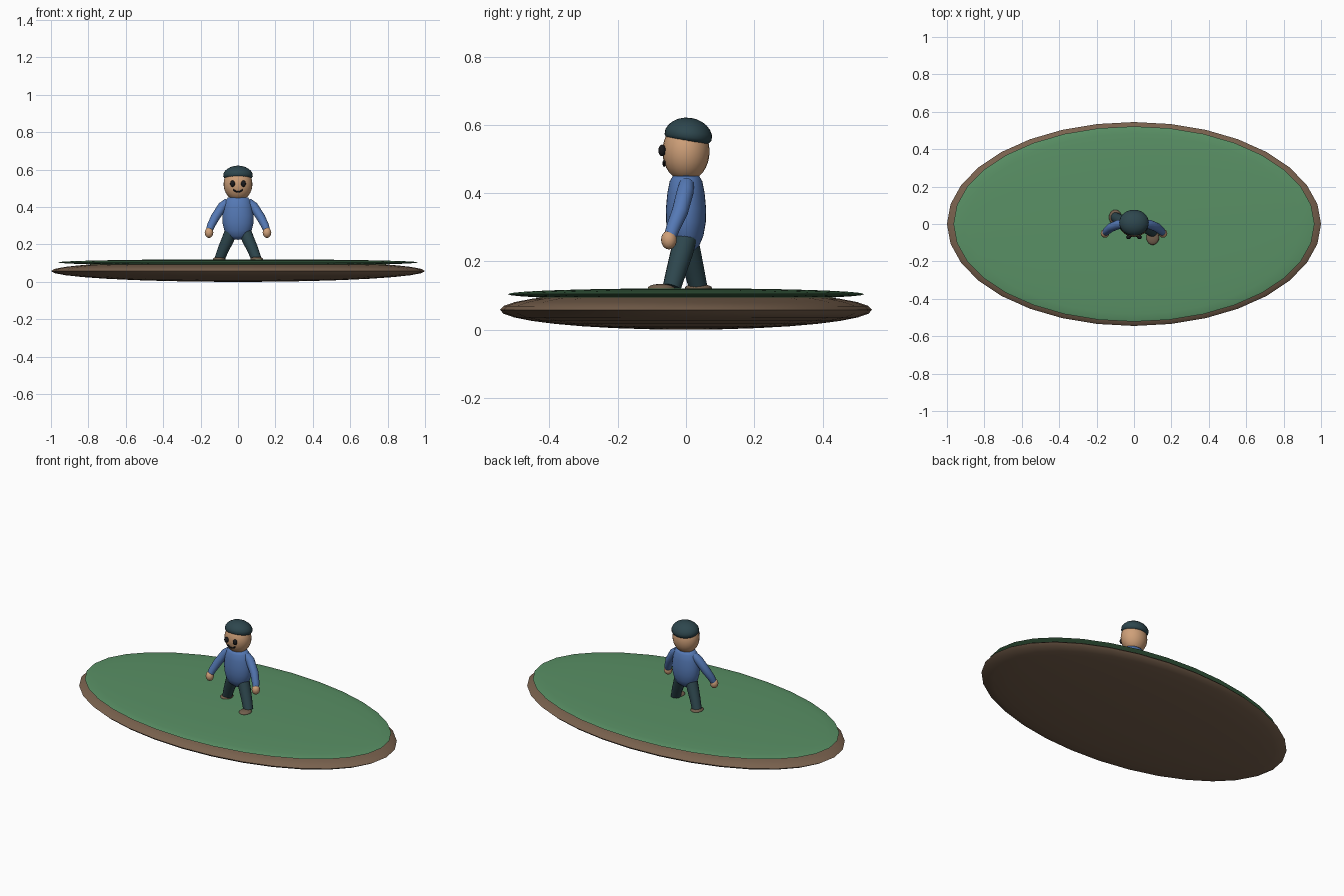
import bpy, bmesh, math
from mathutils import Vector, Matrix

if "Cube" in bpy.data.objects:
    bpy.data.objects.remove(bpy.data.objects["Cube"])


def material(name, color):
    m = bpy.data.materials.new(name)
    m.diffuse_color = (*color, 1)
    m.use_nodes = True
    m.node_tree.nodes["Principled BSDF"].inputs["Base Color"].default_value = m.diffuse_color
    return m


GRASS = material("grass green", (0.10, 0.28, 0.13))
EARTH = material("earth brown", (0.19, 0.12, 0.075))
BLUE = material("shirt blue", (0.09, 0.19, 0.46))
SKIN = material("skin tan", (0.62, 0.35, 0.19))
DARK = material("dark teal", (0.027, 0.062, 0.075))
SHOE = material("shoe brown", (0.17, 0.115, 0.075))
BLACK = material("black", (0.01, 0.01, 0.012))


def finish(name, bm, mat, angle=40):
    bmesh.ops.recalc_face_normals(bm, faces=bm.faces)
    me = bpy.data.meshes.new(name)
    bm.to_mesh(me)
    bm.free()
    ob = bpy.data.objects.new(name, me)
    bpy.context.collection.objects.link(ob)
    me.materials.append(mat)
    bpy.ops.object.select_all(action='DESELECT')
    ob.select_set(True)
    bpy.context.view_layer.objects.active = ob
    bpy.ops.object.shade_smooth_by_angle(angle=math.radians(angle))
    return ob


def ellipsoid(name, center, radii, mat, seg=24, rings=16):
    bm = bmesh.new()
    bmesh.ops.create_uvsphere(bm, u_segments=seg, v_segments=rings, radius=1)
    bmesh.ops.transform(bm, matrix=Matrix.Translation(center) @ Matrix.Diagonal((*radii, 1)), verts=bm.verts)
    return finish(name, bm, mat, 80)


def lathe(name, profile, depth, mat, center=(0, 0, 0), tilt=0, seg=32):
    """Spin (radius, z) points round z, squash in y, then tilt about x."""
    bm = bmesh.new()
    vs = [bm.verts.new((r, 0, z)) for r, z in profile]
    edges = [bm.edges.new(p) for p in zip(vs, vs[1:])]
    bmesh.ops.spin(bm, geom=vs + edges, axis=(0, 0, 1), cent=(0, 0, 0),
                   angle=math.tau, steps=seg, use_duplicate=False)
    bmesh.ops.remove_doubles(bm, verts=bm.verts, dist=1e-5)
    mtx = Matrix.Translation(center) @ Matrix.Rotation(tilt, 4, 'X') @ Matrix.Diagonal((1, depth, 1, 1))
    bmesh.ops.transform(bm, matrix=mtx, verts=bm.verts)
    return finish(name, bm, mat, 60)


def tube(name, points, radii, mat, sides=16):
    """Tapered limb through the points with capped ends."""
    bm = bmesh.new()
    pts = [Vector(p) for p in points]
    rings = []
    for i, p in enumerate(pts):
        d = (pts[min(i + 1, len(pts) - 1)] - pts[max(i - 1, 0)]).normalized()
        u = d.cross(Vector((0, 1, 0))).normalized()
        v = d.cross(u)
        rings.append([bm.verts.new(p + radii[i] * (math.cos(a) * u + math.sin(a) * v))
                      for a in (math.tau * k / sides for k in range(sides))])
    for a, b in zip(rings, rings[1:]):
        for k in range(sides):
            n = (k + 1) % sides
            bm.faces.new((a[k], a[n], b[n], b[k]))
    bm.faces.new(rings[0])
    bm.faces.new(rings[-1])
    return finish(name, bm, mat)


# Ground: earth lens with a thinner grass lens on top
ellipsoid("earth_base", (0, 0, 0.058), (1, 0.545, 0.055 + 0.003), EARTH, 32, 16)
ellipsoid("grass_top", (0, 0, 0.104), (0.965, 0.522, 0.017), GRASS, 32, 16)

# Body and head
lathe("torso", [(0, 0.225), (0.03, 0.229), (0.055, 0.245), (0.073, 0.275), (0.083, 0.315), (0.084, 0.355),
                (0.078, 0.40), (0.068, 0.435), (0.055, 0.45), (0, 0.455)], 0.70, BLUE)
ellipsoid("head", (0, 0, 0.522), (0.077, 0.069, 0.088), SKIN)

# Cap: closed dome tipped back slightly
dome = [(0, -0.012), (0.07, -0.012), (0.079, 0)]
dome += [(0.081 * math.cos(a), 0.057 * math.sin(a)) for a in (math.radians(15 * k) for k in range(1, 6))]
lathe("cap", dome + [(0, 0.057)], 0.88, DARK, (0, 0.006, 0.564), math.radians(-8))

# Limbs; the right leg steps forward and the left one back
for side, label in ((1, "right"), (-1, "left")):
    step = -0.042 if side > 0 else 0.036
    tube(label + "_arm", [(side * 0.055, 0.002, 0.428), (side * 0.082, -0.002, 0.405), (side * 0.122, -0.018, 0.345),
                          (side * 0.145, -0.037, 0.30), (side * 0.153, -0.046, 0.275)],
         [0.021, 0.025, 0.024, 0.021, 0.018], BLUE)
    ellipsoid(label + "_hand", (side * 0.155, -0.050, 0.263), (0.023, 0.023, 0.028), SKIN, 16, 10)
    tube(label + "_leg", [(side * 0.035, 0, 0.275), (side * 0.055, step * 0.3, 0.225),
                          (side * 0.078, step * 0.65, 0.175), (side * 0.099, step, 0.122)],
         [0.034, 0.033, 0.030, 0.027], DARK)
    ellipsoid(label + "_shoe", (side * 0.1, step - 0.03 if side > 0 else step, 0.122),
              (0.034, 0.040, 0.012), SHOE, 20, 10)
    ellipsoid(label + "_eye", (side * 0.029, -0.070, 0.525), (0.013, 0.011, 0.017), BLACK, 16, 10)

# Smile: thin arc just in front of the face
smile = []
for k in range(9):
    t = -1 + k / 4
    x, z = 0.025 * t, 0.481 + 0.012 * t * t
    y = -0.069 * math.sqrt(1 - (x / 0.077) ** 2 - ((z - 0.522) / 0.088) ** 2)
    smile.append((x, y - 0.003, z))
tube("smile", smile, [0.004] * 9, BLACK, 8)
